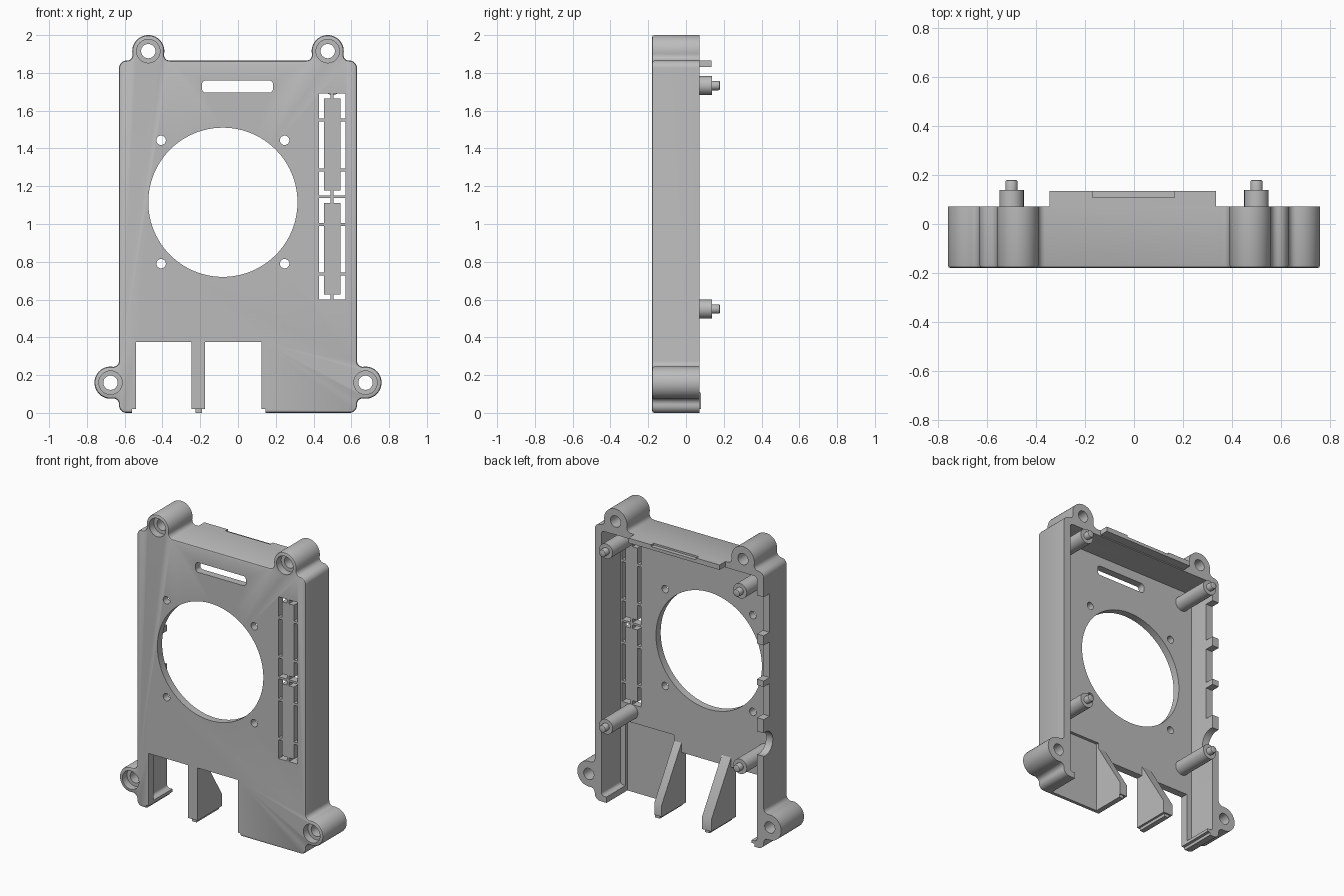
import bpy, bmesh
from math import sin, cos, pi, sqrt, atan2

cube = bpy.data.objects.get("Cube")
if cube:
    bpy.data.objects.remove(cube, do_unlink=True)

FRONT, FLOOR, RIM = -0.18, -0.13, 0.072

grey = bpy.data.materials.new("grey plastic")
grey.use_nodes = True
colour = (0.5, 0.5, 0.5, 1)
grey.diffuse_color = colour
grey.node_tree.nodes["Principled BSDF"].inputs["Base Color"].default_value = colour


def arc(cx, cz, r, a, b, n=10):
    return [(cx + r * cos(a + (b - a) * i / n), cz + r * sin(a + (b - a) * i / n))
            for i in range(n + 1)]


def circle(cx, cz, r, n=32):
    return arc(cx, cz, r, 0, 2 * pi, n)[:-1]


def rect(x0, x1, z0, z1):
    return [(x0, z0), (x1, z0), (x1, z1), (x0, z1)]


def round_rect(x0, x1, z0, z1, r):
    return (arc(x1 - r, z1 - r, r, 0, pi / 2, 6) + arc(x0 + r, z1 - r, r, pi / 2, pi, 6)
            + arc(x0 + r, z0 + r, r, pi, 1.5 * pi, 6) + arc(x1 - r, z0 + r, r, 1.5 * pi, 2 * pi, 6))


def prism(name, pts, a, b, axis="y", front_bevel=0, back_bevel=0):
    """Extrude a 2D profile along y (profile in x,z) or along x (profile in y,z)."""
    bm = bmesh.new()
    place = (lambda u, v, w: (u, w, v)) if axis == "y" else (lambda u, v, w: (w, u, v))
    lo = [bm.verts.new(place(u, v, a)) for u, v in pts]
    hi = [bm.verts.new(place(u, v, b)) for u, v in pts]
    n = len(pts)
    ends = [bm.faces.new(lo), bm.faces.new(hi)]
    for i in range(n):
        j = (i + 1) % n
        bm.faces.new((lo[i], lo[j], hi[j], hi[i]))
    bmesh.ops.recalc_face_normals(bm, faces=bm.faces)
    for edges, size in ((list(ends[0].edges), front_bevel), (list(ends[1].edges), back_bevel)):
        if size:
            bmesh.ops.bevel(bm, geom=edges, offset=size, segments=2, profile=0.5,
                            affect="EDGES", clamp_overlap=False)
    mesh = bpy.data.meshes.new(name)
    bm.to_mesh(mesh)
    bm.free()
    mesh.materials.append(grey)
    ob = bpy.data.objects.new(name, mesh)
    bpy.context.collection.objects.link(ob)
    return ob


def activate(ob):
    bpy.ops.object.select_all(action="DESELECT")
    ob.select_set(True)
    bpy.context.view_layer.objects.active = ob


def cut(target, pts, a, b, axis="y"):
    cutter = prism("cutter", pts, a, b, axis)
    cutter.hide_render = True
    mod = target.modifiers.new("cut", "BOOLEAN")
    mod.operation = "DIFFERENCE"
    mod.solver = "EXACT"
    mod.object = cutter
    activate(target)
    bpy.ops.object.modifier_apply(modifier=mod.name)
    bpy.data.objects.remove(cutter, do_unlink=True)


def boss(c, t, n, d, r=0.085, f=0.03):
    """Outline of a round screw boss blended into a straight edge."""
    h = sqrt((r + f) ** 2 - (d - f) ** 2)
    phi = atan2(d - f, h)
    left = arc(-h, f, f, -pi / 2, phi, 8)
    top = arc(0, d, r, pi + phi, -phi, 28)[1:-1]
    local = left + top + [(-s, k) for s, k in reversed(left)]
    return [(c[0] + t[0] * s + n[0] * (k - d), c[1] + t[1] * s + n[1] * (k - d))
            for s, k in local]


# Shell outline: half of it, then mirrored
W, TOP, R = 0.63, 1.865, 0.04
BOSSES = [(sx * x, z) for x, z in ((0.475, 1.915), (0.675, 0.16)) for sx in (-1, 1)]
half = (boss(BOSSES[1], (1, 0), (0, 1), 0.05)
        + arc(W - R, TOP - R, R, pi / 2, 0)
        + boss(BOSSES[3], (0, -1), (1, 0), 0.045)
        + arc(W - R, R, R, 0, -pi / 2))
shell = prism("case_shell", half + [(-x, z) for x, z in reversed(half)],
              FRONT, RIM, front_bevel=0.012)

# Hollow interior
cut(shell, round_rect(-0.58, 0.58, 0.04, 1.825, 0.02), FLOOR, 0.3)

# Screw holes with counterbores
for x, z in BOSSES:
    cut(shell, circle(x, z, 0.038), -0.3, 0.3)
    cut(shell, circle(x, z, 0.062), -0.3, FRONT + 0.05)

# Fan opening and its screw holes
cut(shell, circle(-0.08, 1.115, 0.395, 96), -0.3, 0)
for x in (-0.407, 0.247):
    for z in (0.79, 1.443):
        cut(shell, circle(x, z, 0.025, 24), -0.3, 0)

# Ribbon slot near the top
cut(shell, round_rect(-0.19, 0.185, 1.695, 1.76, 0.02), -0.3, 0)

# Knock-out panels: a ring of short slots around each island
X0, X1, S, MID, B = 0.428, 0.569, 0.026, 0.4985, 0.008
for z0 in (0.6, 1.152):
    z1 = z0 + 0.538
    low, high = z0 + 0.135, z1 - 0.14
    for side in (-1, 1):
        outer = X0 if side < 0 else X1
        inner = outer - side * S
        mid = MID + side * B
        a, b = sorted((outer, inner))
        cut(shell, rect(a, b, low + B, high - B), -0.3, 0)
        cut(shell, [(outer, z0), (mid, z0), (mid, z0 + S), (inner, z0 + S),
                    (inner, low - B), (outer, low - B)], -0.3, 0)
        cut(shell, [(outer, z1), (mid, z1), (mid, z1 - S), (inner, z1 - S),
                    (inner, high + B), (outer, high + B)], -0.3, 0)

# Port openings at the bottom: two through the front, one recessed
for x0, x1 in ((-0.54, -0.245), (-0.175, 0.125)):
    cut(shell, rect(x0, x1, -0.1, 0.375), -0.3, 0.3)
cut(shell, rect(0.18, 0.542, -0.1, 0.478), -0.15, 0.3)
cut(shell, rect(-0.56, 0.145, -0.1, 0.02), -0.3, 0.3)

# Connector notches in the side wall
for z, w in ((1.57, 0.13), (1.255, 0.12), (0.985, 0.11)):
    cut(shell, rect(0.01, 0.3, z - w, z + w), -0.8, -0.5, "x")
cut(shell, circle(0.055, 0.705, 0.08), -0.8, -0.5, "x")

parts = [shell]

# Lip on the top wall with a shallow latch recess
lip = prism("top_lip", rect(-0.345, 0.335, 1.832, TOP), RIM - 0.01, 0.135)
cut(lip, rect(-0.17, 0.165, TOP - 0.012, 2), 0.108, 0.3)
parts.append(lip)

# Sloped ribs between the ports, each with a small tongue below
slope = [(FLOOR - 0.001, 0.02), (0.08, 0.02), (0.08, 0.1), (FLOOR - 0.001, 0.44)]
for name, x0, x1 in (("middle_rib", -0.245, -0.175), ("side_rib", 0.125, 0.18)):
    parts.append(prism(name, slope, x0, x1, "x"))
    parts.append(prism(name + "_tongue", rect(FRONT + 0.01, 0.07, 0, 0.025),
                       x0 + 0.02, x1 - 0.015, "x"))

# Board standoffs with locating pins
for x in (-0.5, 0.5):
    for z in (0.55, 1.733):
        parts.append(prism("standoff", circle(x, z, 0.05), FLOOR - 0.01, 0.138))
        parts.append(prism("standoff_pin", circle(x, z, 0.025, 24), 0.13, 0.18, back_bevel=0.008))

for ob in parts:
    activate(ob)
    bpy.ops.object.shade_smooth_by_angle(angle=0.6)
